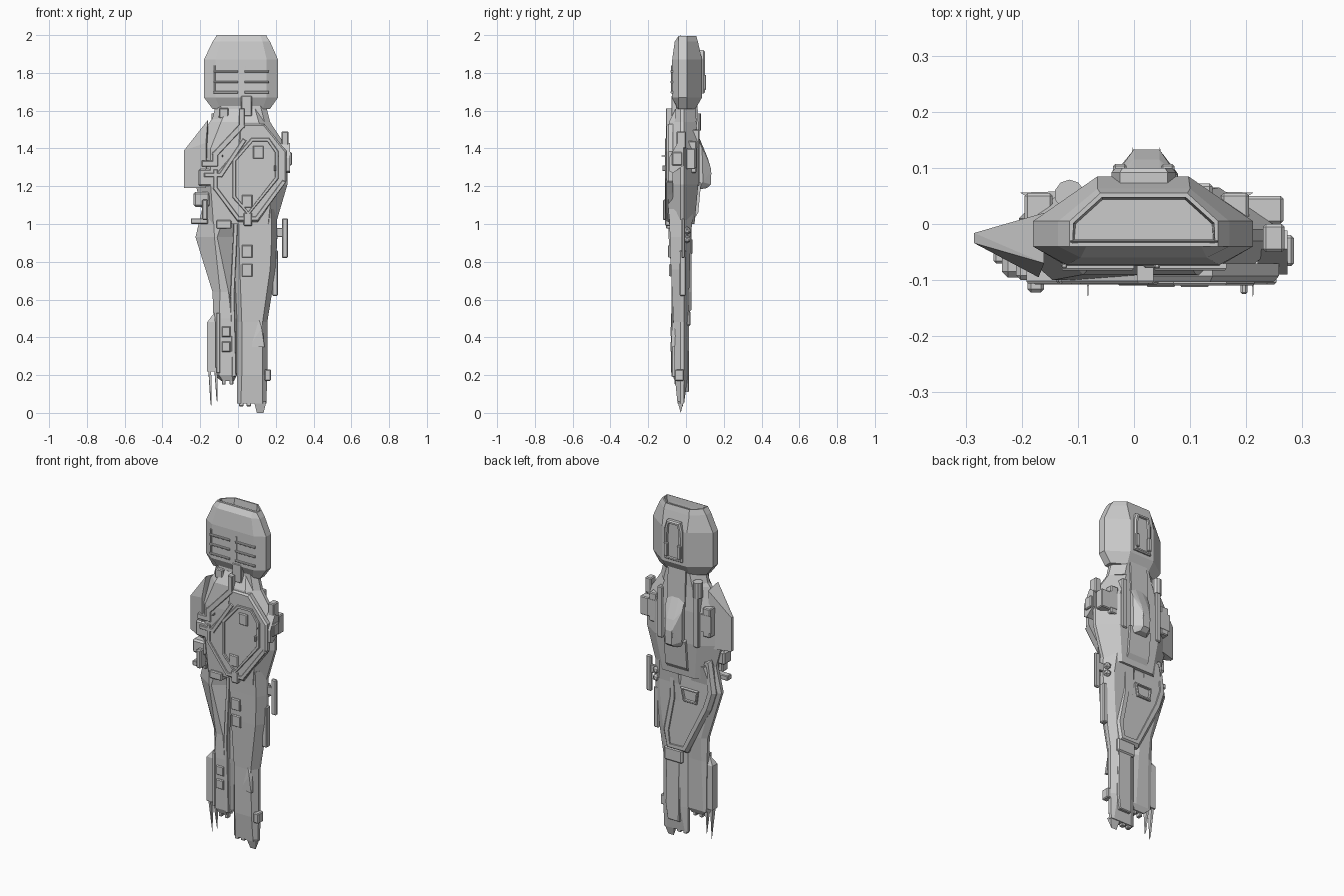
import bpy, bmesh
from mathutils import Vector


def finish(bm, name):
    bmesh.ops.recalc_face_normals(bm, faces=bm.faces[:])
    me = bpy.data.meshes.new(name)
    bm.to_mesh(me)
    bm.free()
    ob = bpy.data.objects.new(name, me)
    bpy.context.collection.objects.link(ob)
    return ob


def loft(name, sections, ym=(-0.03, -0.01), rim=None):
    """Eight-sided hull; section = z, x left, x right, y front, y back, front chamfer, back chamfer."""
    bm = bmesh.new()
    rings = []
    for z, l, r, f, b, cf, cb in sections:
        m0, m1 = max(f, min(ym[0], b)), max(f, min(ym[1], b))
        pts = [(l + cf, f), (r - cf, f), (r, m0), (r, m1), (r - cb, b), (l + cb, b), (l, m1), (l, m0)]
        rings.append([bm.verts.new((x, y, z)) for x, y in pts])
    for a, b in zip(rings, rings[1:]):
        for i in range(8):
            bm.faces.new((a[i], a[(i + 1) % 8], b[(i + 1) % 8], b[i]))
    top = bm.faces.new(rings[0])
    bm.faces.new(rings[-1])
    if rim:
        bmesh.ops.recalc_face_normals(bm, faces=bm.faces[:])
        bmesh.ops.inset_individual(bm, faces=[top], thickness=rim[0])
        bmesh.ops.inset_individual(bm, faces=[top], thickness=0.004, depth=-rim[1])
    return finish(bm, name)


def plate(name, pts, y0, y1, bev=0.006, recess=None):
    """Outline in x,z pushed from y0 to y1, with a chamfered and optionally recessed face."""
    bm = bmesh.new()
    lo = [bm.verts.new((x, y0, z)) for x, z in pts]
    s = bev if y1 < y0 else -bev
    hi = [bm.verts.new((x, y1 + s, z)) for x, z in pts]
    n = len(pts)
    for i in range(n):
        bm.faces.new((lo[i], lo[(i + 1) % n], hi[(i + 1) % n], hi[i]))
    bm.faces.new(lo)
    cap = bm.faces.new(hi)
    bmesh.ops.recalc_face_normals(bm, faces=bm.faces[:])
    bmesh.ops.inset_individual(bm, faces=[cap], thickness=bev, depth=bev)
    if recess:
        bmesh.ops.inset_individual(bm, faces=[cap], thickness=recess[0])
        bmesh.ops.inset_individual(bm, faces=[cap], thickness=0.002, depth=-recess[1])
    return finish(bm, name)


def box(name, x0, x1, y0, y1, z0, z1, bev=0.005):
    bm = bmesh.new()
    bmesh.ops.create_cube(bm, size=1)
    for v in bm.verts:
        v.co = Vector((x1 if v.co.x > 0 else x0, y1 if v.co.y > 0 else y0, z1 if v.co.z > 0 else z0))
    if bev:
        bmesh.ops.bevel(bm, geom=bm.edges[:], offset=bev, segments=1, affect='EDGES')
    return finish(bm, name)


def hull(name, pts):
    bm = bmesh.new()
    for p in pts:
        bm.verts.new(p)
    r = bmesh.ops.convex_hull(bm, input=bm.verts[:])
    junk = {g for g in r["geom_interior"] if isinstance(g, bmesh.types.BMVert)}
    bmesh.ops.delete(bm, geom=list(junk), context='VERTS')
    bmesh.ops.dissolve_limit(bm, angle_limit=0.02, verts=bm.verts[:], edges=bm.edges[:])
    return finish(bm, name)


def ridge(name, path, w, y0, y1):
    for a, b in zip(path, path[1:]):
        a, b = Vector(a), Vector(b)
        d = (b - a).normalized() * w / 2
        n = Vector((-d.y, d.x))
        a, b = a - d * 0.8, b + d * 0.8
        plate(name, [a + n, b + n, b - n, a - n], y0, y1, 0.004)


# Engine block with the recessed end
loft("engine_block", [(1.995, -0.115, 0.15, -0.04, 0.055, 0.03, 0.055), (1.965, -0.135, 0.17, -0.06, 0.063, 0.04, 0.07),
     (1.87, -0.18, 0.212, -0.073, 0.085, 0.06, 0.115), (1.67, -0.18, 0.212, -0.075, 0.085, 0.06, 0.115),
     (1.61, -0.135, 0.17, -0.045, 0.05, 0.04, 0.08)], (-0.04, 0.005), rim=(0.008, 0.04))
hull("engine_hood", [(x, y, z) for x, y, z in [(-0.113, -0.04, 1.985), (0.15, -0.04, 1.985), (-0.113, -0.03, 2.0),
     (0.15, -0.03, 2.0), (-0.11, -0.028, 1.97), (0.145, -0.028, 1.97)]])
plate("engine_back_panel", [(-0.04, 1.87), (-0.025, 1.92), (0.06, 1.92), (0.075, 1.87), (0.075, 1.69), (-0.04, 1.69)],
      0.07, 0.1, 0.008, (0.012, 0.012))
for s in (-0.025, 0.06):
    box("engine_clamp", s - 0.012, s + 0.012, 0.09, 0.107, 1.71, 1.79, 0.004)
for x0 in (-0.125, 0.04):
    for z in (1.825, 1.77, 1.715):
        ridge("vent_bar", [(x0, z - 0.018), (x0 + 0.12, z - 0.018)], 0.012, -0.07, -0.083)
    box("vent_side", x0 - 0.004, x0 + 0.006, -0.079, -0.07, 1.69, 1.84, 0.002)

# Neck and torso
loft("neck", [(1.66, -0.11, 0.14, -0.05, 0.05, 0.03, 0.06), (1.54, -0.14, 0.17, -0.06, 0.055, 0.03, 0.06)])
box("neck_strut", 0.015, 0.075, -0.078, -0.03, 1.57, 1.68)
box("neck_valve", -0.1, -0.05, -0.075, 0.0, 1.56, 1.615)
loft("torso", [(1.61, -0.09, 0.12, -0.055, 0.045, 0.03, 0.05), (1.54, -0.15, 0.17, -0.09, 0.055, 0.06, 0.07),
     (1.4, -0.225, 0.262, -0.1, 0.065, 0.08, 0.11), (1.21, -0.225, 0.262, -0.1, 0.065, 0.08, 0.11),
     (1.0, -0.17, 0.2, -0.09, 0.045, 0.04, 0.08)])
hull("left_wing", [(-0.285, y, z) for y in (-0.034, -0.016) for z in (1.39, 1.19)] +
     [(-0.17, -0.095, 1.43), (-0.17, -0.095, 1.19), (-0.16, 0.02, 1.53), (-0.16, 0.02, 1.19), (-0.16, -0.07, 1.55)])
shield = [(0.01, 1.53), (0.14, 1.53), (0.258, 1.385), (0.258, 1.23), (0.105, 1.01), (0.0, 1.01),
          (-0.13, 1.18), (-0.13, 1.26), (0.0, 1.41)]
plate("chest_shield", shield, -0.07, -0.103, 0.01)
plate("shield_hatch", [(0.07, 1.455), (0.165, 1.455), (0.215, 1.385), (0.215, 1.24), (0.055, 1.045),
      (-0.03, 1.14), (-0.03, 1.34)], -0.1, -0.11, 0.004, (0.014, 0.007))
ridge("shield_pipe", [(0.02, 1.6), (0.02, 1.52), (-0.12, 1.37), (-0.12, 1.32), (-0.18, 1.32)], 0.03, -0.05, -0.106)
ridge("shield_pipe_low", [(-0.12, 1.28), (-0.12, 1.19), (0.0, 1.03), (0.1, 1.03), (0.24, 1.22)], 0.022, -0.07, -0.108)
ridge("shield_pipe_mid", [(-0.17, 1.26), (-0.09, 1.26), (0.03, 1.44)], 0.022, -0.08, -0.108)
box("chest_clasp", 0.03, 0.075, -0.11, -0.07, 0.99, 1.06)
box("wing_pod", -0.21, -0.13, -0.1, -0.04, 1.2, 1.29, 0.008)

# Raised square covers on shield and legs
for x, z, y in ((0.108, 1.38, -0.1), (0.048, 1.12, -0.1), (0.048, 0.855, -0.083), (0.048, 0.755, -0.077),
                (-0.063, 0.43, -0.07), (-0.063, 0.35, -0.07)):
    w = 0.028 if x > 0 else 0.023
    plate("square_cover", [(x - w, z - w * 1.2), (x + w, z - w * 1.2), (x + w, z + w * 1.2), (x - w, z + w * 1.2)],
          y + 0.02, y - 0.012, 0.006)

# Side boxes on the right flank
hull("flank_box", [(x, y, z) for x in (0.22, 0.274) for y, z in
     ((-0.09, 1.28), (-0.09, 1.35), (-0.045, 1.43), (-0.012, 1.41), (-0.012, 1.31), (-0.07, 1.27))])
box("flank_cap", 0.26, 0.285, -0.075, -0.02, 1.31, 1.38)
box("flank_upper", 0.2, 0.266, 0.0, 0.05, 1.29, 1.4)
box("flank_top", 0.23, 0.268, -0.05, 0.0, 1.4, 1.49)

# Back spine, hump and shoulder fins
hull("neck_spine", [(x, y, z) for x in (-0.04, 0.075) for y, z in ((0.0, 1.68), (0.06, 1.66), (0.07, 1.42), (0.0, 1.42))])
hull("back_hump", [(x, y, z) for x in (-0.035, 0.078) for y, z in ((0.05, 1.49), (0.085, 1.4), (0.09, 1.22), (0.05, 1.18))] +
     [(x, y, z) for x in (0.0, 0.045) for y, z in ((0.065, 1.47), (0.115, 1.35), (0.133, 1.29), (0.133, 1.21), (0.11, 1.19))])
for x in (-0.002, 0.046):
    hull("hump_horn", [(x - 0.006, 0.11, 1.3), (x + 0.006, 0.11, 1.3), (x, 0.137, 1.27), (x - 0.006, 0.11, 1.2), (x + 0.006, 0.11, 1.2)])
hull("spine_tail", [(x, y, z) for x in (-0.05, 0.09) for y, z in ((0.02, 1.24), (0.08, 1.22), (0.065, 1.06), (0.0, 0.96))])
for s in (-1, 1):
    c = 0.005
    box("shoulder_rail", *sorted((c + s * 0.1, c + s * 0.135)), 0.03, 0.072, 1.2, 1.5)
    box("shoulder_fin_base", *sorted((c + s * 0.15, c + s * 0.2)), 0.0, 0.055, 1.27, 1.44)
    hull("shoulder_fin", [(c + s * x, y, z) for x, y in ((0.14, 0.045), (0.14, 0.058), (0.208, 0.056), (0.19, 0.045)) for z in (1.3, 1.4)])
bm = bmesh.new()
bmesh.ops.create_cone(bm, cap_ends=True, segments=10, radius1=0.027, radius2=0.027, depth=0.09)
bmesh.ops.translate(bm, vec=(-0.115, 0.052, 1.54), verts=bm.verts[:])
finish(bm, "shoulder_canister")

# Long right leg and short left leg
loft("right_leg", [(1.08, -0.025, 0.205, -0.09, 0.04, 0.03, 0.06), (0.93, -0.025, 0.208, -0.085, 0.025, 0.03, 0.05),
     (0.76, -0.02, 0.2, -0.08, 0.02, 0.03, 0.05), (0.48, -0.005, 0.155, -0.066, 0.012, 0.025, 0.035),
     (0.2, -0.005, 0.155, -0.06, 0.01, 0.025, 0.035), (0.05, -0.005, 0.15, -0.045, -0.01, 0.02, 0.02)])
hull("right_toe", [(x, y, 0.06) for x in (0.085, 0.15) for y in (-0.045, -0.012)] + [(x, -0.028, 0.0) for x in (0.1, 0.135)])
for x in (0.005, 0.045):
    box("toe_tooth", x, x + 0.025, -0.04, -0.015, 0.035, 0.07, 0.003)
loft("left_leg", [(1.08, -0.19, 0.0, -0.09, 0.04, 0.06, 0.05), (0.93, -0.225, -0.01, -0.092, 0.015, 0.1, 0.04),
     (0.64, -0.135, -0.01, -0.07, 0.01, 0.04, 0.03), (0.5, -0.13, -0.005, -0.075, 0.0, 0.03, 0.03),
     (0.2, -0.125, -0.005, -0.072, -0.01, 0.025, 0.02), (0.17, -0.09, -0.02, -0.06, -0.025, 0.01, 0.01)])
ridge("leg_seam", [(-0.012, 1.0), (-0.03, 0.62), (-0.02, 0.2)], 0.022, -0.05, -0.076)
ridge("leg_rail", [(-0.105, 0.52), (-0.105, 0.22)], 0.02, -0.05, -0.08)
box("hip_block", -0.115, -0.035, -0.105, -0.05, 0.975, 1.02)
hull("leg_wedge", [(0.06, -0.06, 0.35), (0.14, -0.06, 0.35), (0.14, -0.078, 0.35), (0.1, -0.06, 0.53), (0.125, -0.075, 0.45), (0.13, -0.05, 0.52)])
box("right_ankle_box", 0.14, 0.175, -0.06, -0.01, 0.17, 0.23)

# Back keel that tapers across both legs
keel = [(-0.175, 1.12), (-0.205, 0.93), (-0.17, 0.82), (-0.02, 0.53), (0.115, 0.53), (0.14, 0.64), (0.1, 0.85), (0.1, 1.12)]
plate("back_keel", keel, -0.015, 0.028, 0.018, (0.025, 0.006))
plate("keel_hatch", [(-0.09, 0.84), (0.0, 0.84), (0.015, 0.92), (-0.1, 0.92)], 0.01, 0.034, 0.005, (0.01, 0.012))
plate("leg_back_panel", [(0.03, 0.47), (0.12, 0.47), (0.125, 0.2), (0.11, 0.11), (0.035, 0.11)], -0.01, 0.017, 0.006)
box("keel_step", 0.01, 0.13, 0.0, 0.024, 0.46, 0.54, 0.008)

# Left ankle fairing and blades
hull("ankle_fairing", [(x, y, z) for x in (-0.163, -0.12) for y, z in ((-0.06, 0.48), (-0.015, 0.48), (-0.06, 0.22), (-0.015, 0.22))] +
     [(-0.125, -0.04, 0.53)])
for x, z in ((-0.15, 0.05), (-0.118, 0.07)):
    hull("ankle_blade", [(x + d, y, 0.24) for d in (-0.008, 0.008) for y in (-0.055, -0.02)] + [(x + 0.01, -0.04, z - 0.015), (x + 0.004, -0.035, z)])
for x in (-0.085, -0.045):
    box("left_toe", x, x + 0.02, -0.06, -0.03, 0.15, 0.19, 0.003)

# Outrigger plate on the right and gun on the left
box("outrigger_plate", 0.232, 0.265, -0.025, -0.005, 0.82, 1.03, 0.006)
box("outrigger_arm", 0.19, 0.24, -0.022, -0.008, 0.93, 0.98, 0.003)
for z in (0.92, 0.965):
    bm = bmesh.new()
    bmesh.ops.create_icosphere(bm, subdivisions=1, radius=0.022)
    bmesh.ops.translate(bm, vec=(0.19, 0.005, z), verts=bm.verts[:])
    finish(bm, "hip_tank")
box("hip_rail", 0.18, 0.212, -0.035, 0.0, 0.62, 0.86)
box("gun_mount", -0.235, -0.15, -0.095, -0.02, 1.09, 1.17, 0.01)
box("gun_body", -0.19, -0.16, -0.122, -0.07, 1.02, 1.13, 0.006)
box("gun_bracket", -0.25, -0.16, -0.07, -0.03, 1.0, 1.03, 0.004)
box("right_sensor", 0.19, 0.202, -0.125, -0.09, 1.28, 1.31, 0.003)

# Antenna spikes
for x in (-0.082, 0.212):
    hull("antenna", [(x + d, -0.08, z) for d in (-0.003, 0.003) for z in (1.35, 1.37)] + [(x, -0.136, 1.36)])
